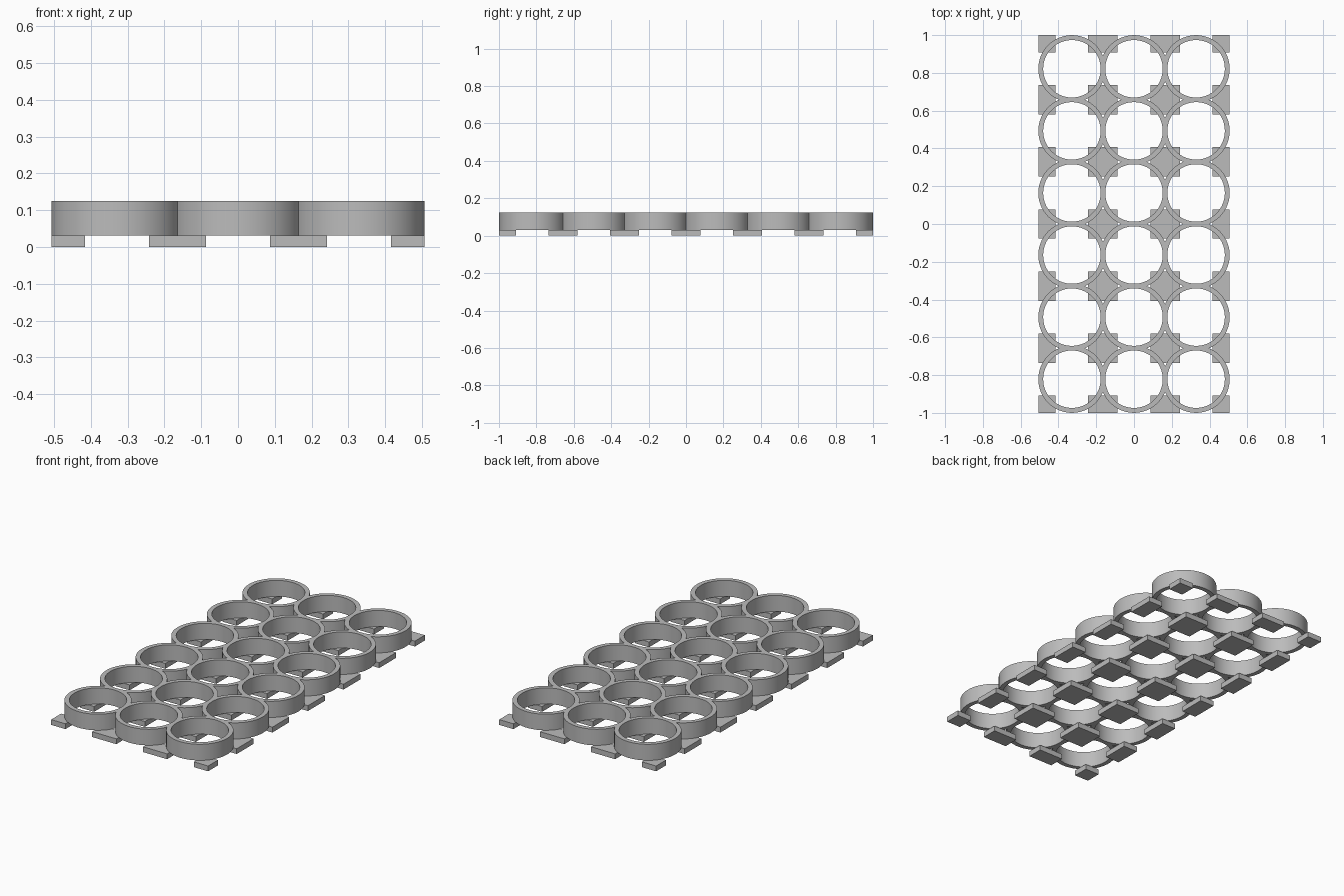
import bpy, bmesh, math

if "Cube" in bpy.data.objects:
    bpy.data.objects.remove(bpy.data.objects["Cube"])

COLS, ROWS = 3, 6
PITCH = 0.3287
HALF = PITCH / 2
INNER, OUTER = 0.152, 0.1779
PAD_HALF = 0.078
BASE, TOP = 0.031, 0.125
SEGS = 96
EDGE_X = (COLS - 1) * HALF + OUTER
EDGE_Y = (ROWS - 1) * HALF + OUTER

grey = bpy.data.materials.new("plain grey")
grey.use_nodes = True
grey.diffuse_color = (0.5, 0.5, 0.5, 1)
grey.node_tree.nodes["Principled BSDF"].inputs["Base Color"].default_value = (0.5, 0.5, 0.5, 1)


def finish(bm, name):
    bmesh.ops.recalc_face_normals(bm, faces=bm.faces)
    mesh = bpy.data.meshes.new(name)
    bm.to_mesh(mesh)
    bm.free()
    mesh.materials.append(grey)
    obj = bpy.data.objects.new(name, mesh)
    bpy.context.collection.objects.link(obj)
    return obj


def add_ring(bm, col, row):
    """Ring wall trimmed where it merges with its neighbours."""
    cx, cy = (col - (COLS - 1) / 2) * PITCH, (row - (ROWS - 1) / 2) * PITCH
    neighbours = [(dx, dy) for dx, dy in ((1, 0), (-1, 0), (0, 1), (0, -1))
                  if 0 <= col + dx < COLS and 0 <= row + dy < ROWS]
    loops, shared = [], []
    for i in range(SEGS):
        a = math.tau * i / SEGS
        c, s = math.cos(a), math.sin(a)
        reach = OUTER
        for dx, dy in neighbours:
            d = c * dx + s * dy
            if d > 0:
                reach = min(reach, HALF / d)
        mid = a + math.pi / SEGS
        shared.append(any(math.cos(mid) * dx + math.sin(mid) * dy > HALF / OUTER
                          for dx, dy in neighbours))
        loops.append([bm.verts.new((cx + r * c, cy + r * s, z))
                      for r, z in ((INNER, BASE), (reach, BASE), (reach, TOP), (INNER, TOP))])
    for i in range(SEGS):
        p, q = loops[i], loops[(i + 1) % SEGS]
        for k in range(4):
            if k == 1 and shared[i]:
                continue
            n = (k + 1) % 4
            bm.faces.new((p[k], q[k], q[n], p[n]))


# Merged grid of open rings
bm = bmesh.new()
for col in range(COLS):
    for row in range(ROWS):
        add_ring(bm, col, row)
bmesh.ops.remove_doubles(bm, verts=bm.verts, dist=0.0005)
rings = finish(bm, "ring_grid")

# Square feet under every ring junction, trimmed at the outer border
bm = bmesh.new()
for i in range(COLS + 1):
    for j in range(ROWS + 1):
        x, y = (i - COLS / 2) * PITCH, (j - ROWS / 2) * PITCH
        x0, x1 = max(x - PAD_HALF, -EDGE_X), min(x + PAD_HALF, EDGE_X)
        y0, y1 = max(y - PAD_HALF, -EDGE_Y), min(y + PAD_HALF, EDGE_Y)
        for v in bmesh.ops.create_cube(bm, size=1)["verts"]:
            v.co = (x1 if v.co.x > 0 else x0, y1 if v.co.y > 0 else y0,
                    BASE if v.co.z > 0 else 0)
finish(bm, "square_feet")

# Smooth ring walls with sharp rims
bpy.ops.object.select_all(action='DESELECT')
rings.select_set(True)
bpy.context.view_layer.objects.active = rings
bpy.ops.object.shade_smooth_by_angle(angle=math.radians(30))
